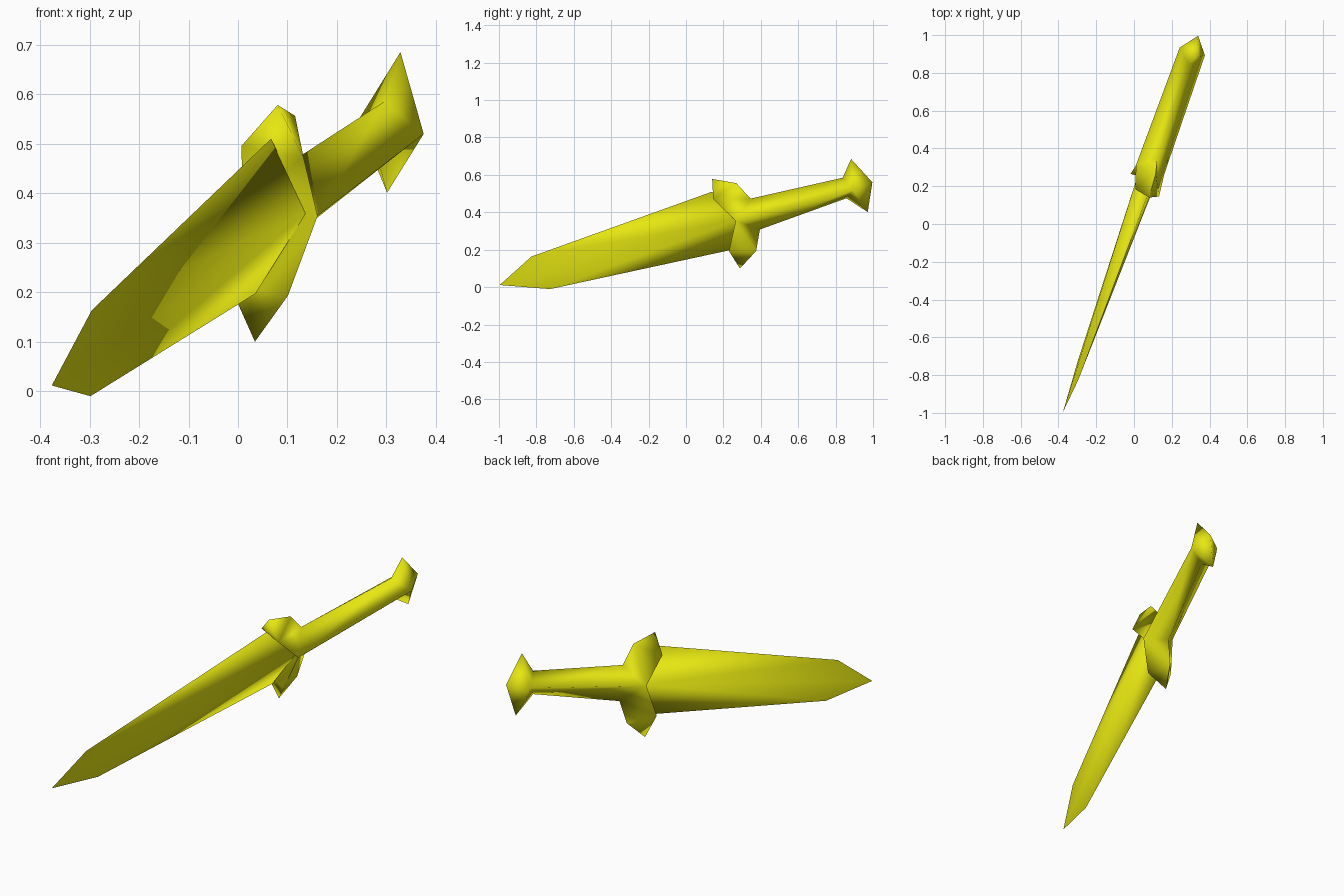
import bpy, math
from mathutils import Vector, Matrix

if "Cube" in bpy.data.objects:
    bpy.data.objects.remove(bpy.data.objects["Cube"])

# Tilted frame: u along the dagger, v across its width, t through its thickness
U = Vector((0.326, 0.915, 0.238)).normalized()
W = Vector((0.1, -0.27, 0.957))
W = (W - U * W.dot(U)).normalized()
S = U.cross(W)
C = Vector((0.054, 0.185, 0.352))

yellow = bpy.data.materials.new("yellow")
yellow.diffuse_color = (0.8, 0.8, 0.006, 1)
yellow.use_nodes = True
yellow.node_tree.nodes["Principled BSDF"].inputs["Base Color"].default_value = yellow.diffuse_color


def build(name, points, side_faces, cross_faces):
    """points: name -> (u, v, t). Points with t > 0 get a mirrored twin, written with a dash."""
    verts, index = [], {}
    for key, (u, v, t) in points.items():
        for k, side in ((key, 1), (key + "-", -1)):
            if side < 0 and t == 0:
                index[k] = index[key]
                continue
            index[k] = len(verts)
            verts.append(C + U * u + W * v + S * (t * side - 0.003))
    faces = []
    for f in side_faces:
        keys = f.split()
        faces.append([index[k] for k in keys])
        faces.append([index[k + "-"] for k in reversed(keys)])
    faces += [[index[k] for k in f.split()] for f in cross_faces]
    mesh = bpy.data.meshes.new(name)
    mesh.from_pydata(verts, [], faces)
    mesh.materials.append(yellow)
    obj = bpy.data.objects.new(name, mesh)
    bpy.context.collection.objects.link(obj)
    bpy.ops.object.select_all(action='DESELECT')
    obj.select_set(True)
    bpy.context.view_layer.objects.active = obj
    # Consistent outward normals
    bpy.ops.object.mode_set(mode='EDIT')
    bpy.ops.mesh.select_all(action='SELECT')
    bpy.ops.mesh.normals_make_consistent(inside=False)
    bpy.ops.object.mode_set(mode='OBJECT')
    bpy.ops.object.shade_smooth_by_angle(angle=math.radians(105))
    return obj


# Blade: diamond section with a ridge fading to the tip
build("blade", {
    "tip": (-1.302, -0.033, 0),
    "upper_tip": (-1.085, 0.072, 0),
    "lower_tip": (-1.036, -0.122, 0),
    "upper_root": (0.0, 0.165, 0),
    "lower_root": (0.0, -0.163, 0),
    "ridge": (0.112, -0.01, 0.054),
}, [
    "tip upper_tip ridge", "upper_tip upper_root ridge",
    "ridge lower_root lower_tip", "ridge lower_tip tip",
], ["upper_root ridge- ridge", "lower_root ridge ridge-"])

# Hilt: winged guard, diamond grip and pointed pommel in one shell
build("hilt", {
    "top": (0.021, 0.231, 0),
    "top_back": (0.145, 0.177, 0),
    "top_neck": (0.198, 0.077, 0),
    "top_grip": (0.731, 0.061, 0),
    "top_pommel": (0.807, 0.147, 0),
    "end": (0.885, -0.003, 0),
    "low_pommel": (0.812, -0.152, 0),
    "low_grip": (0.719, -0.051, 0),
    "low_neck": (0.199, -0.096, 0),
    "low_back": (0.144, -0.203, 0),
    "low": (0.028, -0.272, 0),
    "upper": (0.018, 0.132, 0.067),
    "waist": (0.109, -0.011, 0.080),
    "lower": (0.018, -0.160, 0.063),
    "knob": (0.792, -0.009, 0.071),
}, [
    "upper top top_back", "upper top_back top_neck waist",
    "waist top_neck top_grip knob", "knob top_grip top_pommel", "knob top_pommel end",
    "lower low_back low", "waist low_neck low_back lower",
    "knob low_grip low_neck waist", "knob low_pommel low_grip", "knob end low_pommel",
], [
    "upper upper- top", "upper waist waist- upper-",
    "waist lower lower- waist-", "lower low lower-",
])
